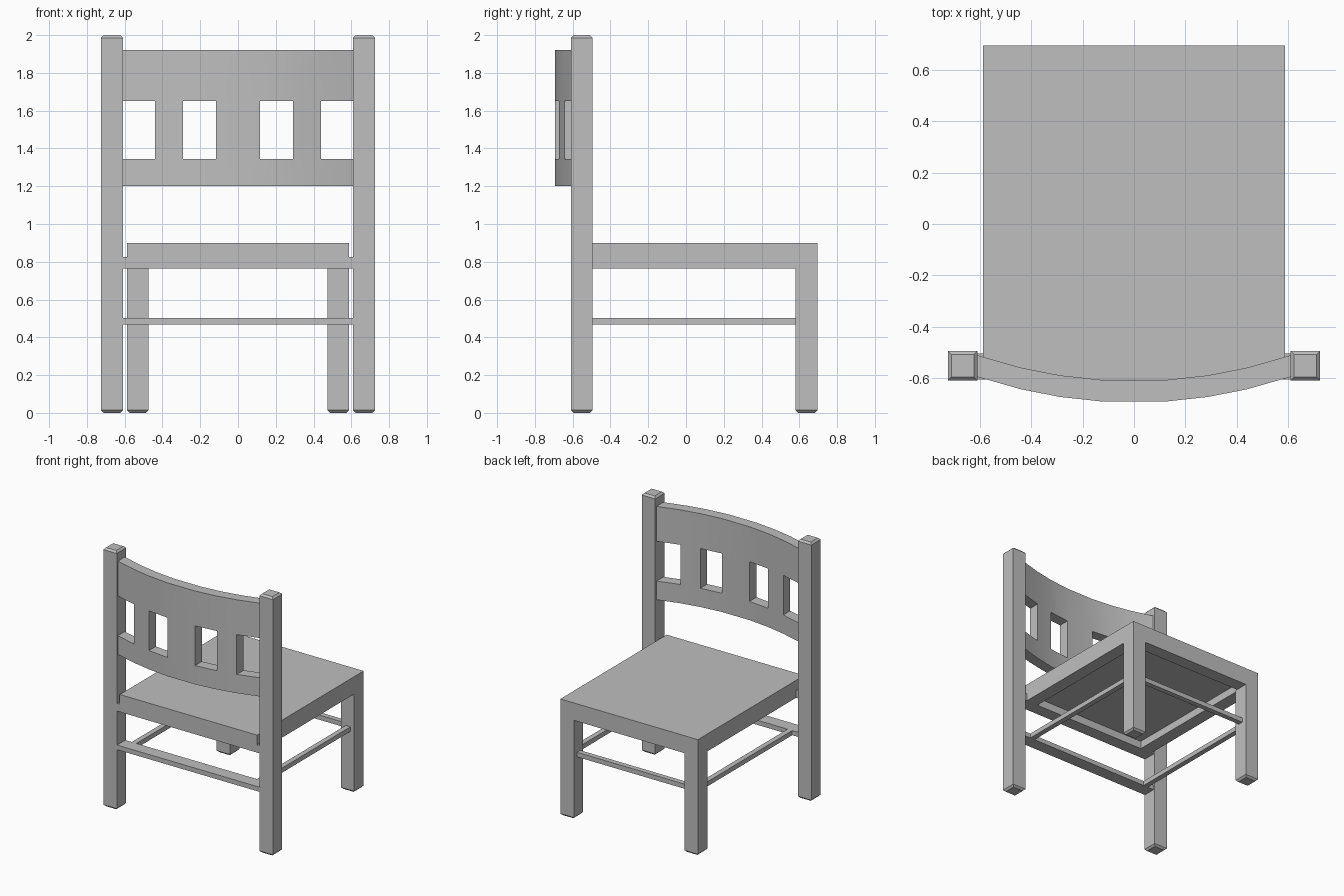
import bpy
import bmesh

if "Cube" in bpy.data.objects:
    bpy.data.objects.remove(bpy.data.objects["Cube"], do_unlink=True)

GREY = (0.52, 0.52, 0.52, 1)
paint = bpy.data.materials.new("plain grey")
paint.use_nodes = True
paint.diffuse_color = GREY
paint.node_tree.nodes["Principled BSDF"].inputs["Base Color"].default_value = GREY


def finish(name, bm):
    bmesh.ops.recalc_face_normals(bm, faces=bm.faces[:])
    mesh = bpy.data.meshes.new(name)
    bm.to_mesh(mesh)
    bm.free()
    mesh.materials.append(paint)
    obj = bpy.data.objects.new(name, mesh)
    bpy.context.collection.objects.link(obj)
    return obj


def block(name, xs, ys, zs):
    """Box between the given limits on each axis."""
    bm = bmesh.new()
    bmesh.ops.create_cube(bm, size=1)
    for v in bm.verts:
        v.co = [lim[0] if c < 0 else lim[1] for c, lim in zip(v.co, (xs, ys, zs))]
    return finish(name, bm)


def post(name, x, y, half, top, chamfer_top):
    """Square post with chamfered ends, lofted from square rings."""
    c = 0.014
    rings = [(0, half - c), (c, half)]
    rings += [(top - c, half), (top, half - c)] if chamfer_top else [(top, half)]
    bm = bmesh.new()
    loops = [[bm.verts.new((x + sx * h, y + sy * h, z))
              for sx, sy in ((-1, -1), (1, -1), (1, 1), (-1, 1))] for z, h in rings]
    for a, b in zip(loops, loops[1:]):
        for i in range(4):
            j = (i + 1) % 4
            bm.faces.new((a[i], a[j], b[j], b[i]))
    bm.faces.new(loops[0])
    bm.faces.new(loops[-1])
    return finish(name, bm)


# Seat slab and the rail frame below it
W, BACK, FRONT = 0.588, -0.605, 0.695
RAIL = (0.765, 0.825)
block("seat", (-W, W), (BACK, FRONT), (0.825, 0.9))
block("back_seat_rail", (-0.61, 0.61), (BACK, BACK + 0.1), RAIL)
block("front_seat_rail", (-W, W), (FRONT - 0.1, FRONT), RAIL)

# Stretchers between the legs
BAR = (0.467, 0.503)
block("back_stretcher", (-0.61, 0.61), (BACK, BACK + 0.1), BAR)
block("front_stretcher", (-0.48, 0.48), (0.615, 0.655), BAR)

# Paired parts on each side
for side, s in (("left", 1), ("right", -1)):
    post(side + "_back_post", s * 0.6675, -0.5525, 0.0575, 2, True)
    post(side + "_front_leg", s * 0.5305, 0.6375, 0.0575, RAIL[0], False)
    block(side + "_seat_rail", sorted((s * (W - 0.1), s * W)),
          (BACK + 0.1, FRONT - 0.1), RAIL)
    block(side + "_stretcher", sorted((s * 0.515, s * 0.555)), (BACK + 0.1, 0.58), BAR)

# Curved backrest: a grid with openings, bent along an arc and thickened
half_x = [0.117, 0.29, 0.44, 0.612]
xs = [-x for x in reversed(half_x)] + half_x
zs = [1.2, 1.345, 1.652, 1.922]
DEPTH = 0.084
bm = bmesh.new()


def sheet(offset):
    return [[bm.verts.new((x, -0.696 + 0.27 * x * x + offset, z)) for z in zs] for x in xs]


outer, inner = sheet(0), sheet(DEPTH)


def solid(i, k):
    inside = 0 <= i < len(xs) - 1 and 0 <= k < len(zs) - 1
    return inside and not (k == 1 and i % 2 == 0)


for i in range(len(xs) - 1):
    for k in range(len(zs) - 1):
        if not solid(i, k):
            continue
        corners = [(i, k), (i + 1, k), (i + 1, k + 1), (i, k + 1)]
        for grid in (outer, inner):
            bm.faces.new([grid[a][b] for a, b in corners])
        # Close the rim wherever the neighbouring cell is open
        around = [(i, k - 1), (i + 1, k), (i, k + 1), (i - 1, k)]
        for n, cell in enumerate(around):
            if not solid(*cell):
                (a, b), (c, d) = corners[n], corners[(n + 1) % 4]
                bm.faces.new((outer[a][b], outer[c][d], inner[c][d], inner[a][b]))
backrest = finish("backrest", bm)
bpy.ops.object.select_all(action="DESELECT")
backrest.select_set(True)
bpy.context.view_layer.objects.active = backrest
bpy.ops.object.shade_smooth_by_angle()
